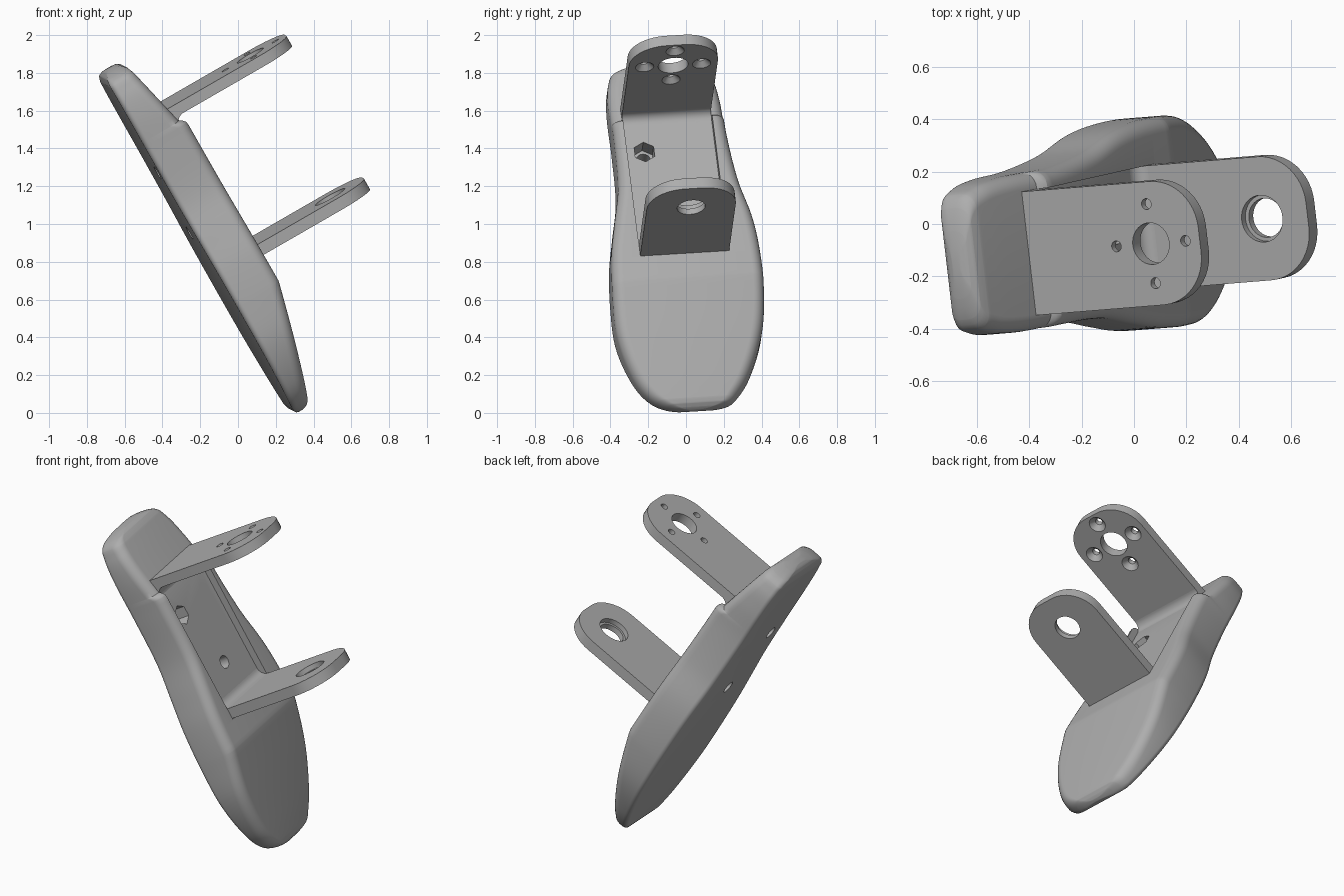
import bpy, bmesh, math
from mathutils import Matrix, Vector

cube = bpy.data.objects.get("Cube")
if cube:
    bpy.data.objects.remove(cube)

grey = bpy.data.materials.new("plain_grey")
grey.use_nodes = True
grey.diffuse_color = (0.42, 0.42, 0.42, 1)
grey.node_tree.nodes["Principled BSDF"].inputs["Base Color"].default_value = (0.42, 0.42, 0.42, 1)

# Parts are built lying flat (x = heel to toe, z = up from the sole), then tilted
length = Vector((0.49, 0.11, -0.865)).normalized()
normal = Vector((0.864, 0.07, 0.5))
normal = (normal - length * normal.dot(length)).normalized()
side = normal.cross(length)
TILT = Matrix.Translation((0, 0, 1)) @ Matrix((length, side, normal)).transposed().to_4x4()


def make(name, bm):
    bmesh.ops.recalc_face_normals(bm, faces=bm.faces)
    mesh = bpy.data.meshes.new(name)
    bm.to_mesh(mesh)
    bm.free()
    mesh.materials.append(grey)
    ob = bpy.data.objects.new(name, mesh)
    bpy.context.collection.objects.link(ob)
    return ob


def prism(name, points, shift):
    """Extrude a flat polygon along the vector shift."""
    bm = bmesh.new()
    face = bm.faces.new([bm.verts.new(p) for p in points])
    new = bmesh.ops.extrude_face_region(bm, geom=[face])["geom"]
    bmesh.ops.translate(bm, vec=shift, verts=[v for v in new if isinstance(v, bmesh.types.BMVert)])
    return make(name, bm)


def drill(name, axis, start, depth, r1, r2=None, sides=40):
    """Cutter along x or z, from its start point, r1 at the start and r2 at the end."""
    bm = bmesh.new()
    bmesh.ops.create_cone(bm, cap_ends=True, segments=sides, radius1=r1,
                          radius2=r1 if r2 is None else r2, depth=depth,
                          matrix=Matrix.Translation((0, 0, depth / 2)))
    turn = Matrix.Rotation(math.pi / 2, 4, 'Y') if axis == 'x' else Matrix.Rotation(math.pi / 2, 4, 'Z')
    bm.transform(Matrix.Translation(start) @ turn)
    return make(name, bm)


def cut(ob, cutters, operation='DIFFERENCE'):
    bpy.context.view_layer.objects.active = ob
    for c in cutters:
        mod = ob.modifiers.new("cut", 'BOOLEAN')
        mod.operation, mod.solver, mod.object = operation, 'EXACT', c
        bpy.ops.object.modifier_apply(modifier=mod.name)
        bpy.data.objects.remove(c)


# Sole outline: position along the length, right edge, left edge
HEEL, TOE = -1.065, 1.02
OUTLINE = [(HEEL, -.03, -.03), (-1.03, -.25, .2), (-.95, -.3, .255), (-.8, -.32, .275),
           (-.56, -.32, .28), (-.27, -.33, .31), (-.045, -.375, .36), (.135, -.41, .378),
           (.37, -.43, .378), (.6, -.427, .35), (.83, -.362, .265), (.945, -.285, .19),
           (1.0, -.19, .12), (TOE, -.05, -.05)]
# Side profile: position along the length, top height, bottom height
PROFILE = [(HEEL, -.17, -.2), (-1.055, -.135, -.225), (-1.035, -.115, -.243), (-1.0, -.102, -.25),
           (-.665, -.024, -.25), (-.655, -.005, -.25), (-.64, .009, -.25), (-.62, .013, -.25),
           (.325, .013, -.25), (.35, .008, -.25), (.97, -.15, -.25), (.995, -.163, -.243),
           (1.01, -.18, -.232), (TOE, -.2, -.215)]


def angle(a):
    mid, half = (HEEL + TOE) / 2, (TOE - HEEL) / 2
    return math.acos(max(-1, min(1, (mid - a) / half)))


def smooth(keys, t, k):
    """Cubic interpolation through the keys."""
    i = max(j for j in range(len(keys) - 1) if keys[j][0] <= t + 1e-9)

    def slope(j):
        lo, hi = keys[max(j - 1, 0)], keys[min(j + 1, len(keys) - 1)]
        return (hi[k] - lo[k]) / (hi[0] - lo[0])
    p, q = keys[i], keys[i + 1]
    h = q[0] - p[0]
    s = (t - p[0]) / h
    return (p[k] * (1 + 2 * s) * (1 - s) ** 2 + q[k] * s * s * (3 - 2 * s)
            + h * (slope(i) * s * (1 - s) ** 2 - slope(i + 1) * s * s * (1 - s)))


def linear(keys, a, k):
    for p, q in zip(keys, keys[1:]):
        if a <= q[0]:
            return p[k] + (q[k] - p[k]) * (a - p[0]) / (q[0] - p[0])
    return keys[-1][k]


# Sole: rounded cross-sections lofted from heel to toe
keys = [(angle(a), r, l) for a, r, l in OUTLINE]
stations = [math.pi * i / 90 for i in range(1, 90)] + [angle(p[0]) for p in PROFILE[1:-1]]
bm = bmesh.new()
rings = []
for t in sorted(stations):
    a = (HEEL + TOE) / 2 - (TOE - HEEL) / 2 * math.cos(t)
    lo, hi = smooth(keys, t, 1), smooth(keys, t, 2)
    top, bottom = linear(PROFILE, a, 1), linear(PROFILE, a, 2)
    high = min(.06, (top - bottom) * .55)
    low = min(.03, (top - bottom) * .4)
    ring = []
    for y, z, r, sy, sz, start in ((hi, top, high, -1, -1, 0), (lo, top, high, 1, -1, 1),
                                   (lo, bottom, low, 1, 1, 2), (hi, bottom, low, -1, 1, 3)):
        ry = min(r, (hi - lo) * .45)
        for i in range(8):
            w = math.pi / 2 * (start + i / 7)
            ring.append(bm.verts.new((a, y + sy * ry + ry * math.cos(w), z + sz * r + r * math.sin(w))))
    rings.append(ring)
for A, B in zip(rings, rings[1:]):
    for i in range(len(A)):
        j = (i + 1) % len(A)
        bm.faces.new((A[i], A[j], B[j], B[i]))
bm.faces.new(rings[0])
bm.faces.new(rings[-1])
sole = make("sole", bm)

# Recess for the bracket floor, with nut pockets and bolt holes
RIGHT, LEFT, FLOOR = -.265, .21, -.03
MID = (RIGHT + LEFT) / 2
recess = prism("recess_cutter", [(-.74, RIGHT, FLOOR), (.185, RIGHT, FLOOR),
                                 (.185, LEFT, FLOOR), (-.74, LEFT, FLOOR)], (0, 0, .2))
cutters = [recess]
for a, b in ((-.47, MID - .14), (-.47, MID + .14), (-.09, MID)):
    cutters.append(drill("nut_cutter", 'z', (a, b, FLOOR - .09), .2, .06, sides=6))
    cutters.append(drill("bolt_cutter", 'z', (a, b, -.3), .3, .038))
cut(sole, cutters)


def arm(name, a, thick, tip):
    """Upright plate with rounded outer corners."""
    r = .19
    pts = [(a, RIGHT, FLOOR - .03), (a, LEFT, FLOOR - .03)]
    for y, start in ((LEFT - r, 0), (RIGHT + r, 1)):
        for i in range(13):
            w = math.pi / 2 * (start + i / 12)
            pts.append((a, y + r * math.cos(w), tip - r + r * math.sin(w)))
    return prism(name, pts, (thick, 0, 0))


def fillet(name, a, direction, r=.05):
    """Concave strip where an arm meets the bracket floor."""
    pts = [(a - direction * .01, RIGHT, FLOOR - .01), (a + direction * r, RIGHT, FLOOR - .01)]
    for i in range(9):
        w = math.pi / 2 * i / 8
        pts.append((a + direction * r * (1 - math.sin(w)), RIGHT, FLOOR + r * (1 - math.cos(w))))
    pts.append((a - direction * .01, RIGHT, FLOOR + r))
    return prism(name, pts, (0, LEFT - RIGHT, 0))


# Heel arm: large hole ringed by four countersunk screw holes
UP, THICK, HUB = -.748, .06, .495
heel_arm = arm("heel_arm", UP, THICK, .71)
cutters = [drill("hub_cutter", 'x', (UP - .1, MID, HUB), .3, .08)]
for i in range(4):
    w = math.pi / 2 * i
    y, z = MID + .152 * math.cos(w), HUB + .152 * math.sin(w)
    cutters.append(drill("screw_cutter", 'x', (UP - .1, y, z), .3, .021, sides=24))
    cutters.append(drill("sink_cutter", 'x', (UP + THICK - .03, y, z), .032, .02, .051, sides=24))
cut(heel_arm, cutters)

# Toe arm: one stepped hole
DOWN = .117
toe_arm = arm("toe_arm", DOWN, .064, .695)
cut(toe_arm, [drill("hole_cutter", 'x', (DOWN - .1, MID, HUB), .3, .075),
              drill("step_cutter", 'x', (DOWN - .1, MID, HUB), .13, .09)])

parts = [sole, heel_arm, toe_arm, fillet("heel_arm_fillet", UP + THICK, 1),
         fillet("toe_arm_fillet", DOWN, -1)]

# Tilt everything into place and shade
bpy.ops.object.select_all(action='DESELECT')
for ob in parts:
    ob.data.transform(TILT)
    ob.select_set(True)
bpy.context.view_layer.objects.active = sole
bpy.ops.object.shade_smooth_by_angle(angle=math.radians(30))
